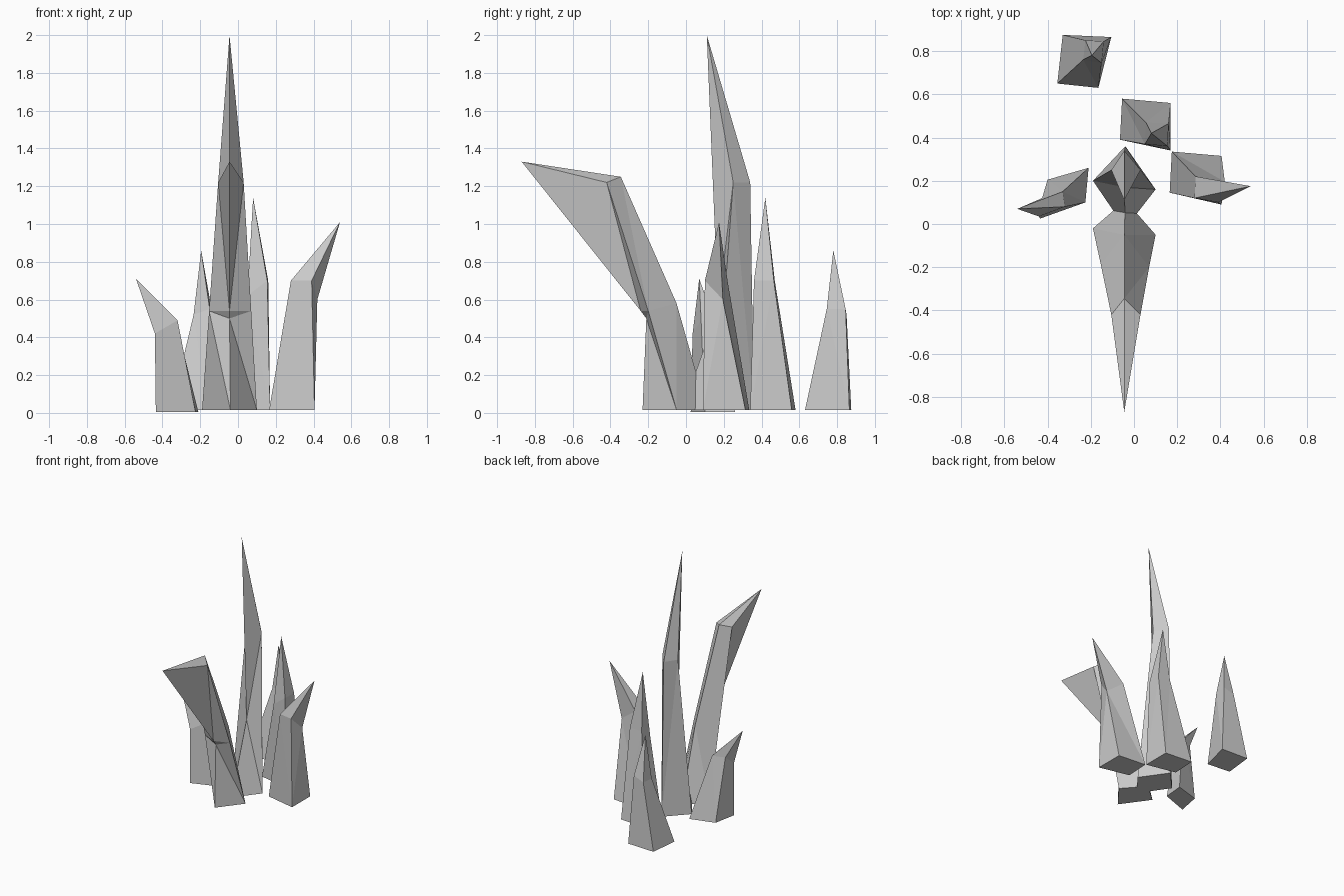
import bpy, bmesh


def crystal(name, tip, *rings):
    """Faceted shard: four-sided rings from the ground up, closed by a pointed tip."""
    bm = bmesh.new()
    loops = [[bm.verts.new(p) for p in ring] for ring in rings]
    bm.faces.new(loops[0])
    for a, b in zip(loops, loops[1:]):
        for i in range(4):
            j = (i + 1) % 4
            bm.faces.new((a[i], a[j], b[j], b[i]))
    top = bm.verts.new(tip)
    for i in range(4):
        bm.faces.new((loops[-1][i], loops[-1][(i + 1) % 4], top))
    bmesh.ops.triangulate(bm, faces=bm.faces[:], quad_method='SHORT_EDGE')
    bmesh.ops.recalc_face_normals(bm, faces=bm.faces[:])
    me = bpy.data.meshes.new(name)
    bm.to_mesh(me)
    bm.free()
    ob = bpy.data.objects.new(name, me)
    bpy.context.collection.objects.link(ob)


def flat(z, *pts):
    return [(x, y, z) for x, y in pts]


# tall central crystal
crystal("tall_crystal", (-.045, .11, 2.0),
        flat(.015, (-.04, -.02), (.10, .16), (-.04, .36), (-.19, .20)),
        [(-.045, .17, .55), (.03, .25, 1.22), (-.045, .34, 1.22), (-.105, .25, 1.22)])

# large crystal leaning forward, bent near its middle
crystal("leaning_crystal", (-.045, -.87, 1.33),
        flat(.015, (-.04, -.23), (.10, -.05), (-.04, .11), (-.19, -.02)),
        [(-.045, -.21, .50), (.07, -.20, .54), (-.045, -.05, .58), (-.153, -.19, .54)],
        [(-.045, -.24, .54), (.03, -.42, 1.22), (-.045, -.345, 1.25), (-.105, -.42, 1.22)])

# small crystals around them
crystal("back_crystal", (.08, .42, 1.14),
        flat(.015, (-.065, .39), (.17, .34), (.17, .56), (-.055, .58)),
        [(.05, .37, .62), (.155, .36, .70), (.16, .465, .70), (.055, .47, .70)])

crystal("right_crystal", (.54, .175, 1.01),
        flat(.015, (.165, .145), (.405, .09), (.405, .315), (.175, .335)),
        [(.28, .12, .70), (.39, .10, .70), (.42, .195, .60), (.285, .22, .70)])

crystal("left_crystal", (-.54, .07, .71),
        flat(.005, (-.435, .025), (-.225, .10), (-.21, .26), (-.40, .205)),
        [(-.44, .035, .42), (-.32, .08, .49), (-.33, .15, .49), (-.425, .12, .49)])

crystal("rear_crystal", (-.195, .78, .86),
        flat(.015, (-.355, .65), (-.165, .63), (-.105, .865), (-.33, .875)),
        [(-.235, .76, .52), (-.15, .745, .55), (-.14, .845, .55), (-.225, .85, .52)])
